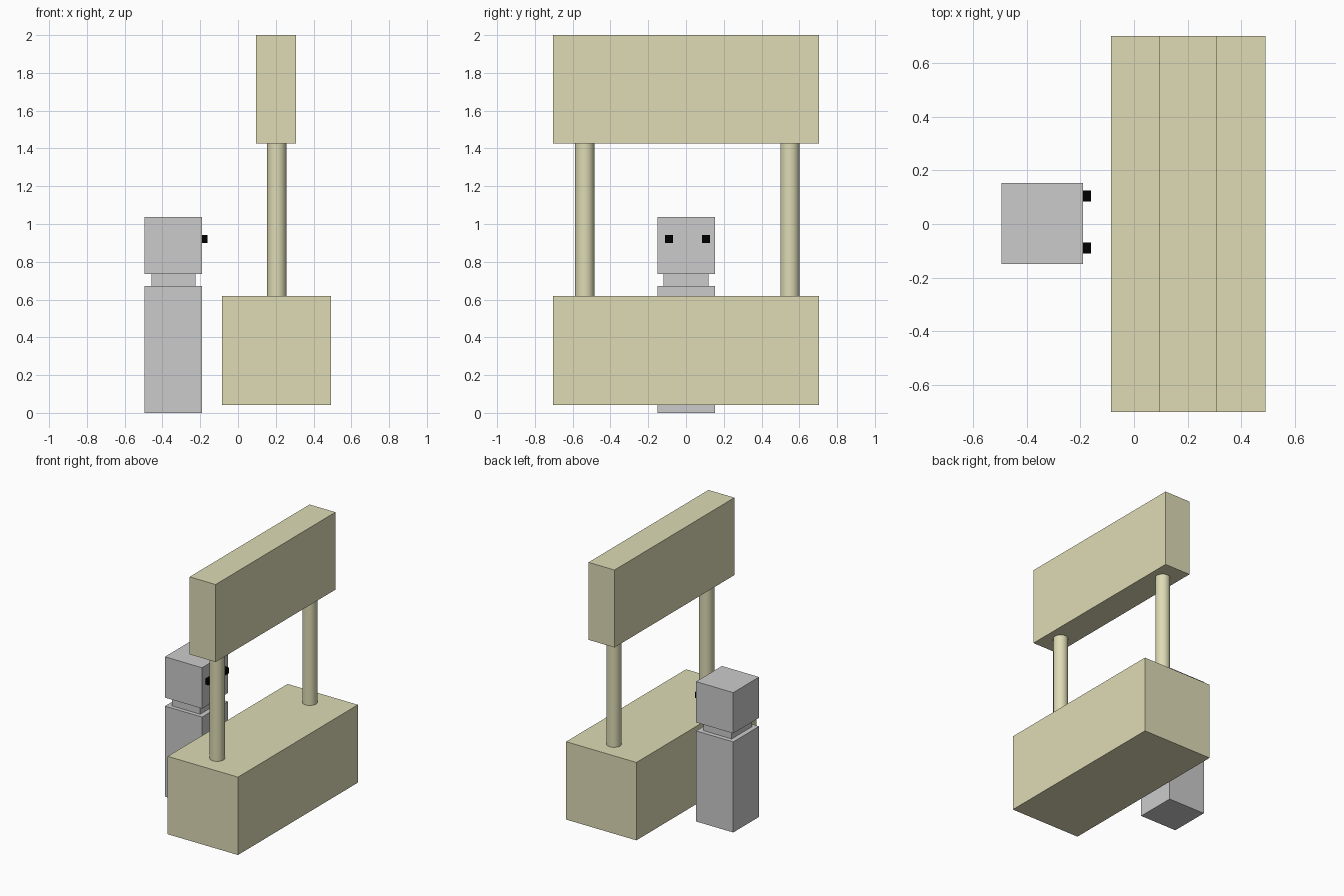
import bpy
import math

if "Cube" in bpy.data.objects:
    bpy.data.objects.remove(bpy.data.objects["Cube"])


def material(name, rgb):
    m = bpy.data.materials.new(name)
    m.diffuse_color = (*rgb, 1)
    m.use_nodes = True
    m.node_tree.nodes["Principled BSDF"].inputs["Base Color"].default_value = m.diffuse_color
    return m


def box(name, lo, hi, mat=None):
    """Box between two opposite corners."""
    centre = [(a + b) / 2 for a, b in zip(lo, hi)]
    bpy.ops.mesh.primitive_cube_add(size=1, location=centre)
    ob = bpy.context.object
    ob.name = name
    ob.scale = [b - a for a, b in zip(lo, hi)]
    bpy.ops.object.transform_apply(location=False, rotation=False, scale=True)
    if mat:
        ob.data.materials.append(mat)
    return ob


def post(name, x, y, z0, z1, r, mat):
    bpy.ops.mesh.primitive_cylinder_add(
        vertices=32, radius=r, depth=z1 - z0, location=(x, y, (z0 + z1) / 2))
    ob = bpy.context.object
    ob.name = name
    ob.data.materials.append(mat)
    bpy.ops.object.shade_smooth_by_angle(angle=math.radians(30))


wood = material("pale_wood", (0.73, 0.71, 0.46))
black = material("black", (0.0, 0.0, 0.0))

# Stall: counter, overhead sign and the two posts between them
box("counter", (-0.085, -0.703, 0.042), (0.492, 0.703, 0.62), wood)
box("sign_board", (0.095, -0.703, 1.425), (0.308, 0.703, 2.0), wood)
for side, y in (("front", -0.536), ("back", 0.55)):
    post(side + "_post", 0.205, y, 0.6, 1.45, 0.051, wood)

# Blocky vendor standing behind the counter
box("body", (-0.495, -0.15, 0.0), (-0.19, 0.153, 0.672))
box("neck", (-0.459, -0.12, 0.66), (-0.226, 0.12, 0.745))
box("head", (-0.495, -0.15, 0.735), (-0.19, 0.153, 1.038))

# Eyes facing the counter
for side, y in (("front", -0.09), ("back", 0.105)):
    box(side + "_eye", (-0.203, y - 0.021, 0.9), (-0.161, y + 0.021, 0.942), black)
